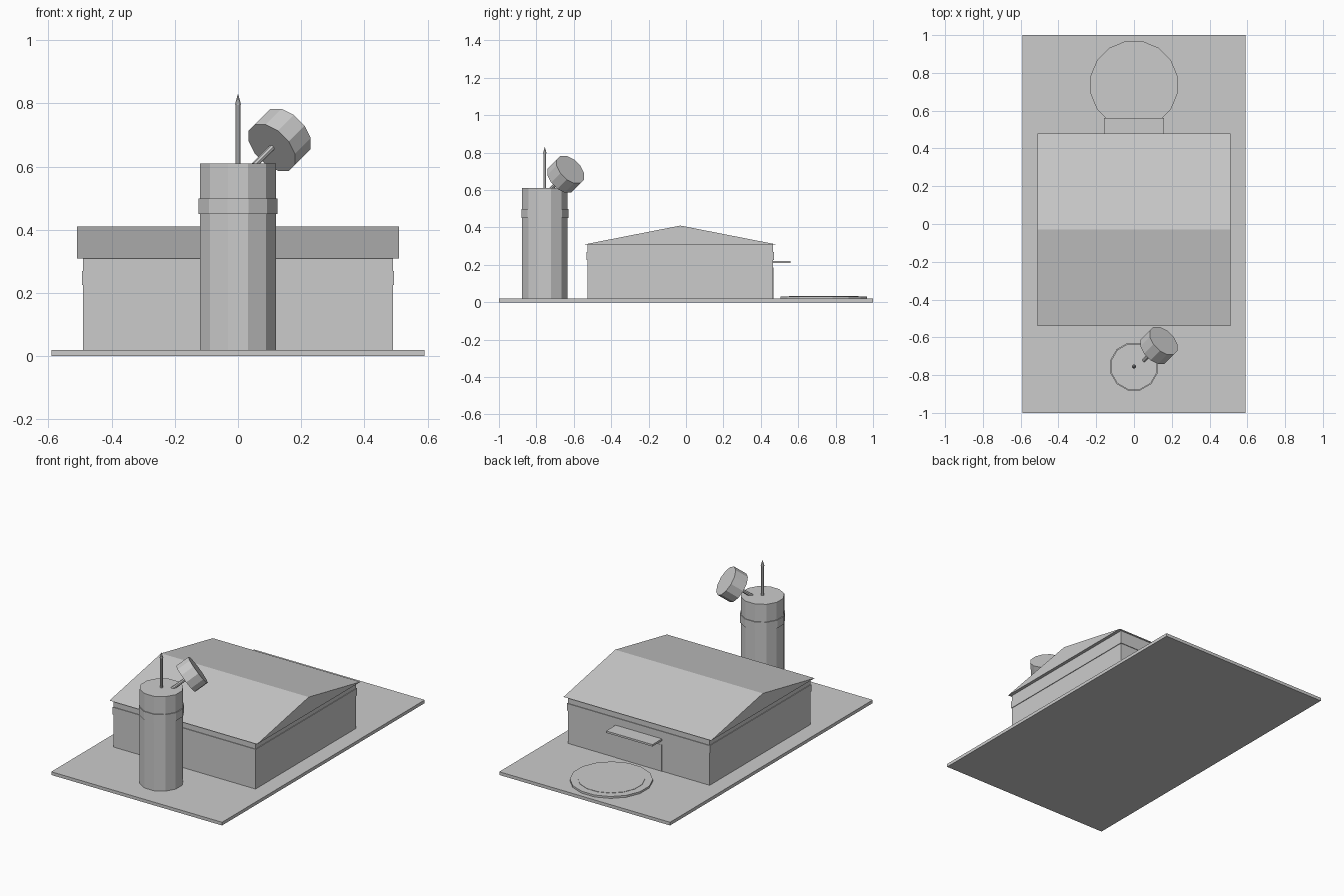
import bpy
import bmesh
import math
from mathutils import Vector, Matrix

old = bpy.data.objects.get("Cube")
if old:
    bpy.data.objects.remove(old, do_unlink=True)

grey = bpy.data.materials.new("plain_grey")
grey.use_nodes = True
COLOUR = (0.6, 0.6, 0.6, 1.0)
grey.diffuse_color = COLOUR
grey.node_tree.nodes["Principled BSDF"].inputs["Base Color"].default_value = COLOUR


def finish(name, bm):
    bmesh.ops.recalc_face_normals(bm, faces=bm.faces)
    mesh = bpy.data.meshes.new(name)
    bm.to_mesh(mesh)
    bm.free()
    mesh.materials.append(grey)
    obj = bpy.data.objects.new(name, mesh)
    bpy.context.collection.objects.link(obj)
    return obj


def box(name, x, y, z):
    """Box from (min, max) pairs."""
    bm = bmesh.new()
    bmesh.ops.create_cube(bm, size=1)
    for v in bm.verts:
        v.co = [sum(r) / 2 + c * (r[1] - r[0]) for c, r in zip(v.co, (x, y, z))]
    return finish(name, bm)


def rod(name, start, end, r1, r2=None, sides=12):
    """Cylinder or cone between two points, with a flat side facing front."""
    start, end = Vector(start), Vector(end)
    axis = end - start
    turn = axis.to_track_quat("Z", "Y").to_matrix().to_4x4()
    place = Matrix.Translation((start + end) / 2) @ turn
    bm = bmesh.new()
    bmesh.ops.create_cone(
        bm, cap_ends=True, segments=sides, radius1=r1,
        radius2=r1 if r2 is None else r2, depth=axis.length,
        matrix=place @ Matrix.Rotation(math.pi / sides, 4, "Z"))
    return finish(name, bm)


def gable(name, half_x, y0, y1, z0, z1):
    """Triangular prism with its ridge along x."""
    bm = bmesh.new()
    profile = ((y0, z0), (y1, z0), ((y0 + y1) / 2, z1))
    face = bm.faces.new([bm.verts.new((-half_x, y, z)) for y, z in profile])
    side = bmesh.ops.extrude_face_region(bm, geom=[face])["geom"]
    verts = [g for g in side if isinstance(g, bmesh.types.BMVert)]
    bmesh.ops.translate(bm, verts=verts, vec=(2 * half_x, 0, 0))
    return finish(name, bm)


# Ground slab
box("ground_slab", (-0.59, 0.59), (-1, 1), (0, 0.02))

# Hall with a slightly raised band, low gable roof, door and canopy
box("hall_walls", (-0.49, 0.49), (-0.527, 0.466), (0.02, 0.31))
box("hall_band", (-0.494, 0.494), (-0.531, 0.47), (0.225, 0.27))
gable("hall_roof", 0.51, -0.54, 0.48, 0.31, 0.41)
box("back_door", (-0.16, 0.16), (0.46, 0.468), (0.02, 0.185))
box("door_canopy", (-0.16, 0.16), (0.46, 0.56), (0.21, 0.222))

# Round pad behind the hall
rod("round_pad", (0, 0.737, 0.02), (0, 0.737, 0.032), 0.235, sides=16)
rod("pad_centre", (0, 0.737, 0.03), (0, 0.737, 0.034), 0.19, sides=16)

# Tower with a collar
TY = -0.755
rod("tower", (0, TY, 0.02), (0, TY, 0.61), 0.125)
rod("tower_collar", (0, TY, 0.45), (0, TY, 0.5), 0.13)

# Antenna
rod("antenna_mast", (0, TY, 0.61), (0, TY, 0.8), 0.008, sides=8)
rod("antenna_tip", (0, TY, 0.795), (0, TY, 0.832), 0.011, 0, sides=8)

# Tilted dish drum on a short arm
centre = Vector((0.132, -0.643, 0.685))
aim = Vector((1, 1, 1)).normalized()
rod("dish_arm", centre - aim * 0.14, centre, 0.01, sides=8)
rod("dish_drum", centre - aim * 0.043, centre + aim * 0.043, 0.093)
